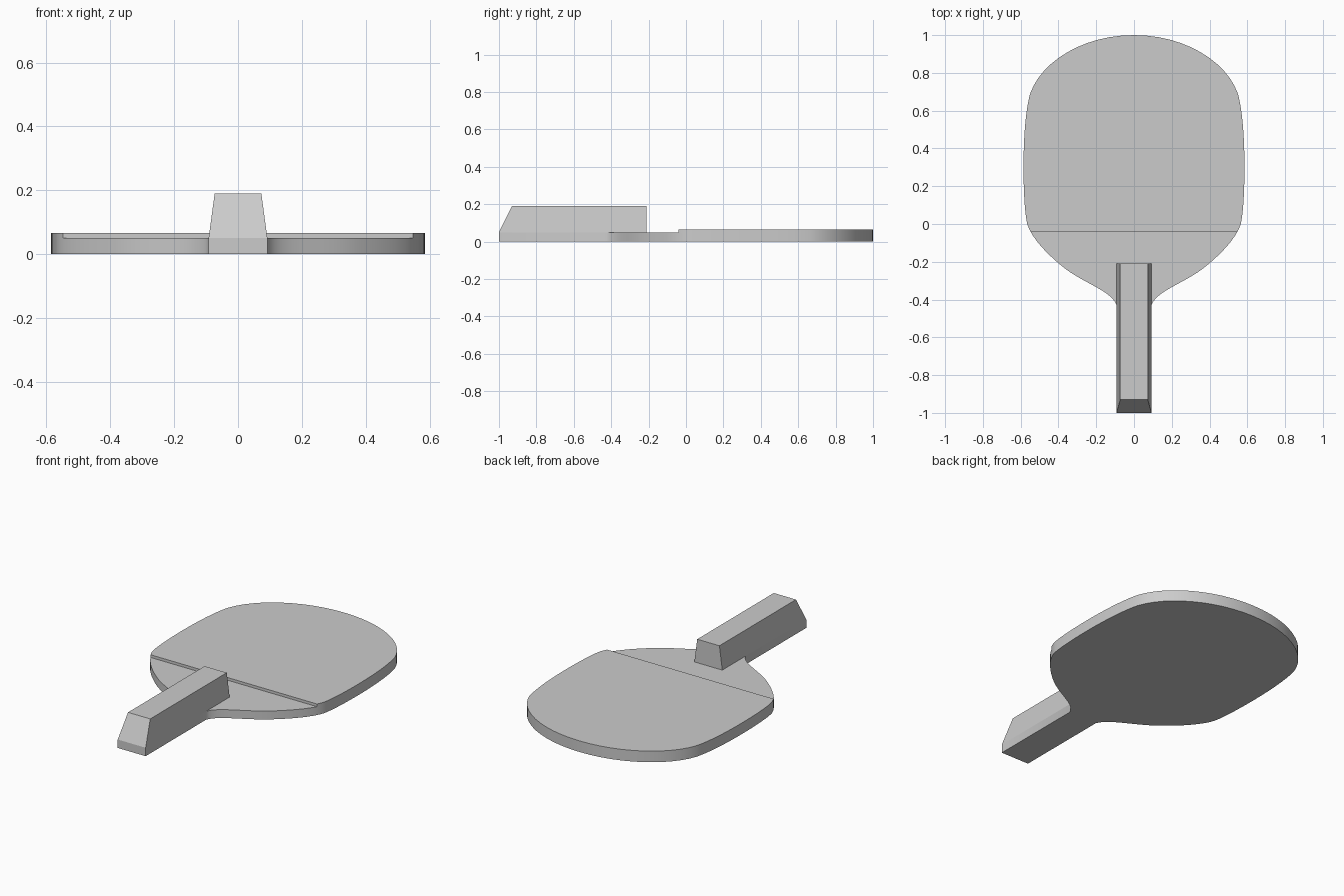
import bpy
import bmesh
from mathutils import Vector
from mathutils.geometry import interpolate_bezier

if "Cube" in bpy.data.objects:
    bpy.data.objects.remove(bpy.data.objects["Cube"])

BOARD_TOP = 0.05
RUBBER_TOP = 0.066
GRIP_TOP = 0.19
GRIP_HALF = 0.092

grey = bpy.data.materials.new("plain grey")
grey.use_nodes = True
colour = (0.6, 0.6, 0.6, 1)
grey.diffuse_color = colour
grey.node_tree.nodes["Principled BSDF"].inputs["Base Color"].default_value = colour


def finish(name, bm):
    bmesh.ops.recalc_face_normals(bm, faces=bm.faces)
    mesh = bpy.data.meshes.new(name)
    bm.to_mesh(mesh)
    bm.free()
    mesh.materials.append(grey)
    obj = bpy.data.objects.new(name, mesh)
    bpy.context.collection.objects.link(obj)
    bpy.ops.object.select_all(action="DESELECT")
    obj.select_set(True)
    bpy.context.view_layer.objects.active = obj
    bpy.ops.object.shade_smooth_by_angle(angle=0.5)
    return obj


def slab(name, outline, bottom, top, cut_y=None):
    """Extrude a flat outline upward, keeping only the part behind cut_y."""
    bm = bmesh.new()
    bm.faces.new([bm.verts.new((x, y, bottom)) for x, y in outline])
    if cut_y is not None:
        geom = bm.verts[:] + bm.edges[:] + bm.faces[:]
        bmesh.ops.bisect_plane(bm, geom=geom, plane_co=(0, cut_y, 0),
                               plane_no=(0, 1, 0), clear_inner=True)
    walls = bmesh.ops.extrude_face_region(bm, geom=bm.faces[:])["geom"]
    verts = [v for v in walls if isinstance(v, bmesh.types.BMVert)]
    bmesh.ops.translate(bm, verts=verts, vec=(0, 0, top - bottom))
    return finish(name, bm)


# Half outline of the blade as chained Bezier segments, tip to neck
segments = [
    ((0, 1), (0.27, 1), (0.49, 0.86), (0.55, 0.69)),
    ((0.55, 0.69), (0.575, 0.60), (0.585, 0.45), (0.585, 0.3)),
    ((0.585, 0.3), (0.585, 0.2), (0.58, 0.06), (0.565, 0)),
    ((0.565, 0), (0.54, -0.08), (0.45, -0.17), (0.36, -0.24)),
    ((0.36, -0.24), (0.25, -0.32), (0.12, -0.355), (GRIP_HALF, -0.43)),
]
half = []
for seg in segments:
    points = interpolate_bezier(*[Vector((x, y, 0)) for x, y in seg], 13)
    half += [(p.x, p.y) for p in points[:-1]]
half += [(GRIP_HALF, -0.43), (GRIP_HALF, -1)]
outline = half + [(-x, y) for x, y in reversed(half[1:])]

# Wooden board with its tang, and the raised rubber sheet
slab("board", outline, 0, BOARD_TOP)
slab("rubber_sheet", outline, BOARD_TOP, RUBBER_TOP, cut_y=-0.04)

# Tapered grip block with a sloping butt end
bm = bmesh.new()
bmesh.ops.create_cube(bm, size=2)
for v in bm.verts:
    upper, rear = v.co.z > 0, v.co.y > 0
    v.co.x *= 0.073 if upper else GRIP_HALF
    v.co.y = -0.21 if rear else (-0.93 if upper else -1)
    v.co.z = GRIP_TOP if upper else BOARD_TOP
finish("grip", bm)
